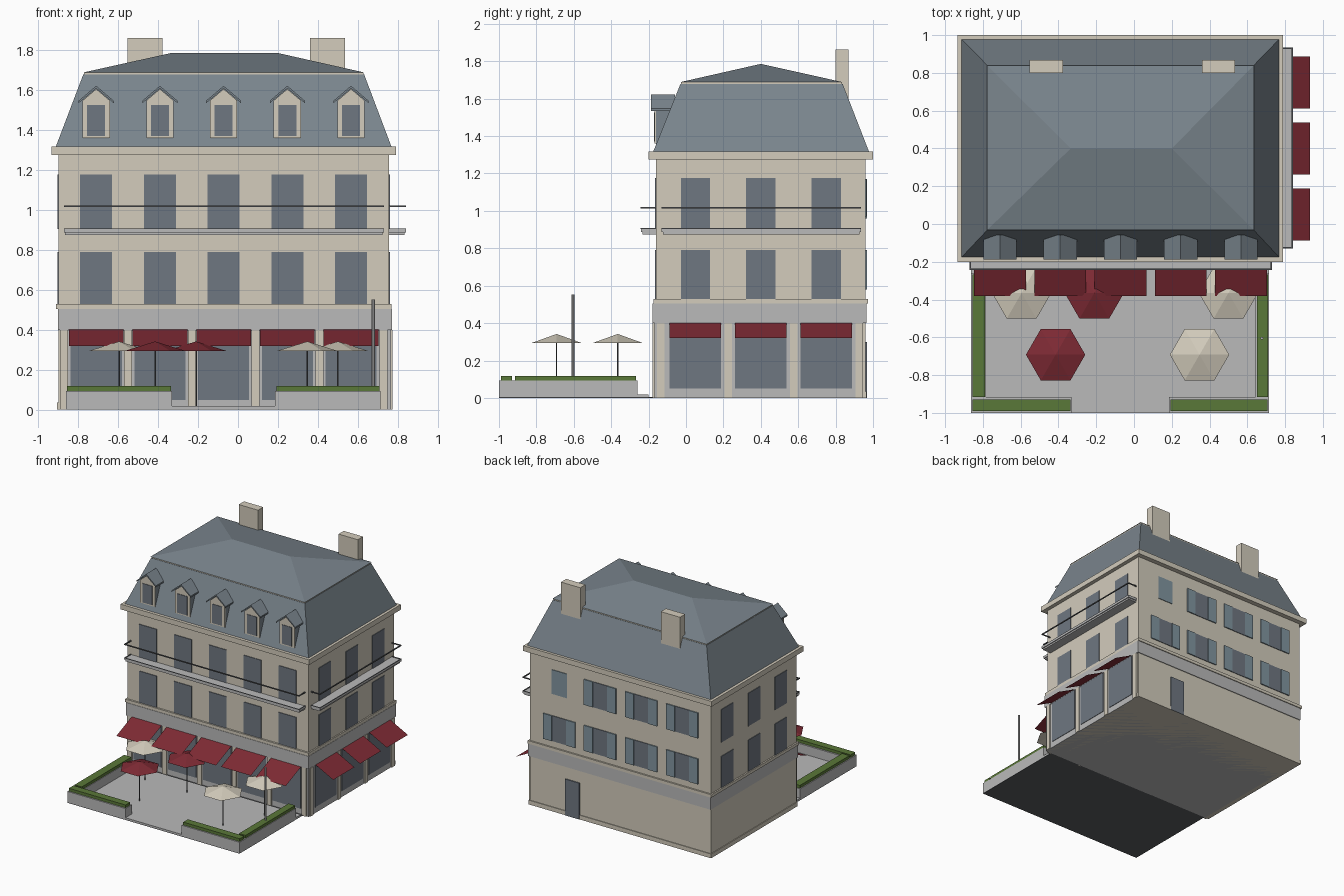
import bpy, bmesh, math

if "Cube" in bpy.data.objects:
    bpy.data.objects.remove(bpy.data.objects["Cube"])


def material(name, rgb):
    m = bpy.data.materials.new(name)
    lin = [((c / 255 + 0.055) / 1.055) ** 2.4 for c in rgb]
    m.diffuse_color = (*lin, 1)
    m.use_nodes = True
    m.node_tree.nodes["Principled BSDF"].inputs["Base Color"].default_value = m.diffuse_color
    return m


CREAM = material("cream stone", (211, 204, 188))
GREY = material("pale grey", (186, 186, 186))
SLATE = material("slate", (122, 133, 141))
GLASS = material("window glass", (111, 119, 129))
SHUTTER = material("blue shutter", (130, 150, 160))
RED = material("dark red cloth", (126, 42, 52))
GREEN = material("hedge green", (90, 120, 56))
DARK = material("dark grey", (92, 94, 97))


def mesh(name, verts, faces, mat, closed=True):
    bm = bmesh.new()
    vs = [bm.verts.new(v) for v in verts]
    for f in faces:
        bm.faces.new([vs[i] for i in f])
    if closed:
        bmesh.ops.recalc_face_normals(bm, faces=bm.faces)
    me = bpy.data.meshes.new(name)
    bm.to_mesh(me)
    bm.free()
    me.materials.append(mat)
    ob = bpy.data.objects.new(name, me)
    bpy.context.collection.objects.link(ob)
    return ob


BOX_FACES = [(0, 1, 2, 3), (4, 5, 6, 7), (0, 1, 5, 4), (1, 2, 6, 5), (2, 3, 7, 6), (3, 0, 4, 7)]


def frustum(name, low, z0, high, z1, mat):
    """Each rectangle is (x0, x1, y0, y1)."""
    v = []
    for (x0, x1, y0, y1), z in ((low, z0), (high, z1)):
        v += [(x0, y0, z), (x1, y0, z), (x1, y1, z), (x0, y1, z)]
    return mesh(name, v, BOX_FACES, mat)


def box(name, x0, x1, y0, y1, z0, z1, mat):
    return frustum(name, (x0, x1, y0, y1), z0, (x0, x1, y0, y1), z1, mat)


def prism(name, pts, y0, y1, mat):
    """Extrude an x-z profile along y."""
    n = len(pts)
    v = [(x, y, z) for y in (y0, y1) for x, z in pts]
    f = [tuple(range(n)), tuple(range(n, 2 * n))]
    f += [(i, (i + 1) % n, n + (i + 1) % n, n + i) for i in range(n)]
    return mesh(name, v, f, mat)


XL, XR, YF, YB = -0.90, 0.757, -0.16, 0.96
BAYS_X = [-0.71 + 0.319 * i for i in range(5)]
BAYS_Y = [0.05, 0.40, 0.75]

# Main walls, plinth, string course and cornice
box("walls", XL, XR, YF, YB, 0, 1.29, CREAM)
box("plinth", XL - 0.006, XR + 0.006, YF - 0.006, YB + 0.006, 0, 0.035, CREAM)
box("string_course", -0.912, 0.768, -0.175, 0.973, 0.505, 0.53, CREAM)
box("cornice", -0.935, 0.79, -0.20, 1.0, 1.275, 1.318, CREAM)

# Mansard roof, eave strip and hipped cap
frustum("mansard", (-0.912, 0.768, -0.175, 0.978), 1.318, (-0.775, 0.632, -0.03, 0.838), 1.678, SLATE)
box("roof_trim", -0.772, 0.629, -0.027, 0.835, 1.676, 1.688, CREAM)
mesh("roof_cap",
     [(-0.778, -0.033, 1.688), (0.635, -0.033, 1.688), (0.635, 0.84, 1.688), (-0.778, 0.84, 1.688),
      (-0.335, 0.40, 1.786), (0.20, 0.40, 1.786)],
     [(0, 1, 2, 3), (0, 1, 5, 4), (1, 2, 5), (2, 3, 4, 5), (3, 0, 4)], SLATE)

# Chimneys
for x in (-0.465, 0.448):
    box("chimney", x - 0.088, x + 0.088, 0.80, 0.868, 1.55, 1.862, CREAM)

# Dormers
for x in BAYS_X:
    prism("dormer_body", [(x - 0.065, 1.325), (x + 0.065, 1.325), (x + 0.065, 1.55),
                          (x, 1.605), (x - 0.065, 1.55)], -0.16, -0.06, SLATE)
    prism("dormer_frame", [(x - 0.068, 1.36), (x + 0.068, 1.36), (x + 0.068, 1.548),
                           (x, 1.606), (x - 0.068, 1.548)], -0.168, -0.16, CREAM)
    box("dormer_window", x - 0.045, x + 0.045, -0.172, -0.168, 1.37, 1.527, GLASS)
    prism("dormer_roof", [(x - 0.088, 1.535), (x, 1.609), (x + 0.088, 1.535),
                          (x + 0.088, 1.547), (x, 1.622), (x - 0.088, 1.547)], -0.187, -0.058, SLATE)

# Upper floor windows on the front and both sides
T = 0.005
for z0, z1 in ((0.53, 0.79), (0.905, 1.177)):
    for x in BAYS_X:
        box("front_window", x - 0.08, x + 0.08, YF - T, YF, z0, z1, GLASS)
    for y in BAYS_Y:
        box("right_window", XR, XR + T, y - 0.078, y + 0.078, z0, z1, GLASS)
        box("left_window", XL - T, XL, y - 0.078, y + 0.078, z0, z1, GLASS)

# Back windows with shutters, one closed small window, and the back door
for z0, z1 in ((0.58, 0.79), (0.96, 1.17)):
    for i, x in enumerate((0.485, 0.112, -0.266, -0.64)):
        if i == 0 and z0 > 0.9:
            box("small_back_window", x - 0.07, x + 0.07, YB, YB + T, z0 + 0.01, z1, SHUTTER)
            continue
        box("back_window", x - 0.065, x + 0.065, YB, YB + T, z0, z1, GLASS)
        for s in (-1, 1):
            c = x + s * 0.106
            box("shutter", c - 0.04, c + 0.04, YB, YB + 0.009, z0, z1, SHUTTER)
box("back_door", 0.30, 0.43, YB, YB + 0.009, 0.0, 0.30, GLASS)

# Shop front on the front and right: frame, fascia, panes, pilasters
box("shop_frame", XL + 0.03, XR + 0.008, YF - 0.008, YB - 0.02, 0.0, 0.41, GREY)
box("shop_fascia", XL - 0.002, 0.77, -0.178, YB + 0.006, 0.40, 0.505, GREY)
for x in BAYS_X:
    box("front_shop_pane", x - 0.128, x + 0.128, -0.172, -0.168, 0.05, 0.40, GLASS)
for y in BAYS_Y:
    box("right_shop_pane", 0.765, 0.769, y - 0.138, y + 0.138, 0.05, 0.40, GLASS)
for i in range(6):
    x = -0.87 + 0.3195 * i
    box("front_pilaster", x - 0.02, x + 0.02, -0.178, YF, 0, 0.40, CREAM)
for y in (-0.135, 0.225, 0.575, 0.925):
    box("right_pilaster", XR, 0.773, y - 0.02, y + 0.02, 0, 0.40, CREAM)

# Awnings, each one thin sloping sheet
for x in BAYS_X:
    mesh("front_awning", [(x - 0.137, -0.18, 0.402), (x - 0.137, -0.38, 0.32),
                          (x + 0.137, -0.38, 0.32), (x + 0.137, -0.18, 0.402)],
         [(0, 1, 2, 3)], RED, closed=False)
for y in BAYS_Y:
    mesh("right_awning", [(0.772, y - 0.138, 0.402), (0.933, y - 0.138, 0.32),
                          (0.933, y + 0.138, 0.32), (0.772, y + 0.138, 0.402)],
         [(0, 1, 2, 3)], RED, closed=False)

# Balconies with stepped slab and thin handrail
box("front_balcony", -0.872, 0.73, -0.24, YF, 0.888, 0.904, GREY)
box("front_balcony_underside", -0.865, 0.723, -0.232, YF, 0.875, 0.888, GREY)
box("right_balcony", XR, 0.842, -0.13, 0.935, 0.888, 0.904, GREY)
box("right_balcony_underside", XR, 0.834, -0.122, 0.927, 0.875, 0.888, GREY)
R = 0.008
for z0, z1 in ((1.014, 1.022), (0.904, 0.908)):
    box("front_rail", -0.872, 0.73, -0.244, -0.244 + R, z0, z1, DARK)
    for x in (-0.872, 0.73 - R):
        box("front_rail_return", x, x + R, -0.244, YF, z0, z1, DARK)
    box("right_rail", 0.842 - R, 0.842, -0.13, 0.935, z0, z1, DARK)
    for y in (-0.13, 0.935 - R):
        box("right_rail_return", XR, 0.842, y, y + R, z0, z1, DARK)

# Terrace floor, low walls and hedges
box("terrace_floor", -0.862, 0.714, -1.0, -0.2, 0.004, 0.018, GREY)
box("terrace_underside", -0.862, 0.714, -1.0, -0.166, 0, 0.004, DARK)
for x0, x1 in ((-0.862, -0.33), (0.185, 0.714)):
    box("front_low_wall", x0, x1, -1.0, -0.917, 0.004, 0.094, GREY)
    box("front_hedge", x0 + 0.007, x1 - 0.006, -0.99, -0.93, 0.094, 0.118, GREEN)
for x0, x1 in ((-0.862, -0.784), (0.643, 0.714)):
    box("side_low_wall", x0, x1, -0.917, -0.26, 0.004, 0.094, GREY)
    box("side_hedge", x0 + 0.007, x1 - 0.005, -0.915, -0.267, 0.094, 0.118, GREEN)


# Post and parasols
def pole(name, x, y, r, z0, z1, mat, n=6):
    ring = [(x + r * math.cos(k * math.tau / n), y + r * math.sin(k * math.tau / n)) for k in range(n)]
    v = [(a, b, z) for z in (z0, z1) for a, b in ring]
    f = [tuple(range(n)), tuple(range(n, 2 * n))]
    f += [(k, (k + 1) % n, n + (k + 1) % n, n + k) for k in range(n)]
    return mesh(name, v, f, mat)


pole("terrace_post", 0.677, -0.605, 0.008, 0.09, 0.552, GREY, 8)
for x, y, mat in ((-0.415, -0.692, RED), (0.347, -0.692, CREAM), (-0.595, -0.365, CREAM),
                  (-0.21, -0.365, RED), (0.50, -0.365, CREAM)):
    rim = [(x + 0.157 * math.cos(k * math.pi / 3), y + 0.157 * math.sin(k * math.pi / 3), 0.293)
           for k in range(6)]
    mesh("parasol_canopy", rim + [(x, y, 0.342)], [(k, (k + 1) % 6, 6) for k in range(6)],
         mat, closed=False)
    pole("parasol_pole", x, y, 0.004, 0.018, 0.338, DARK)
